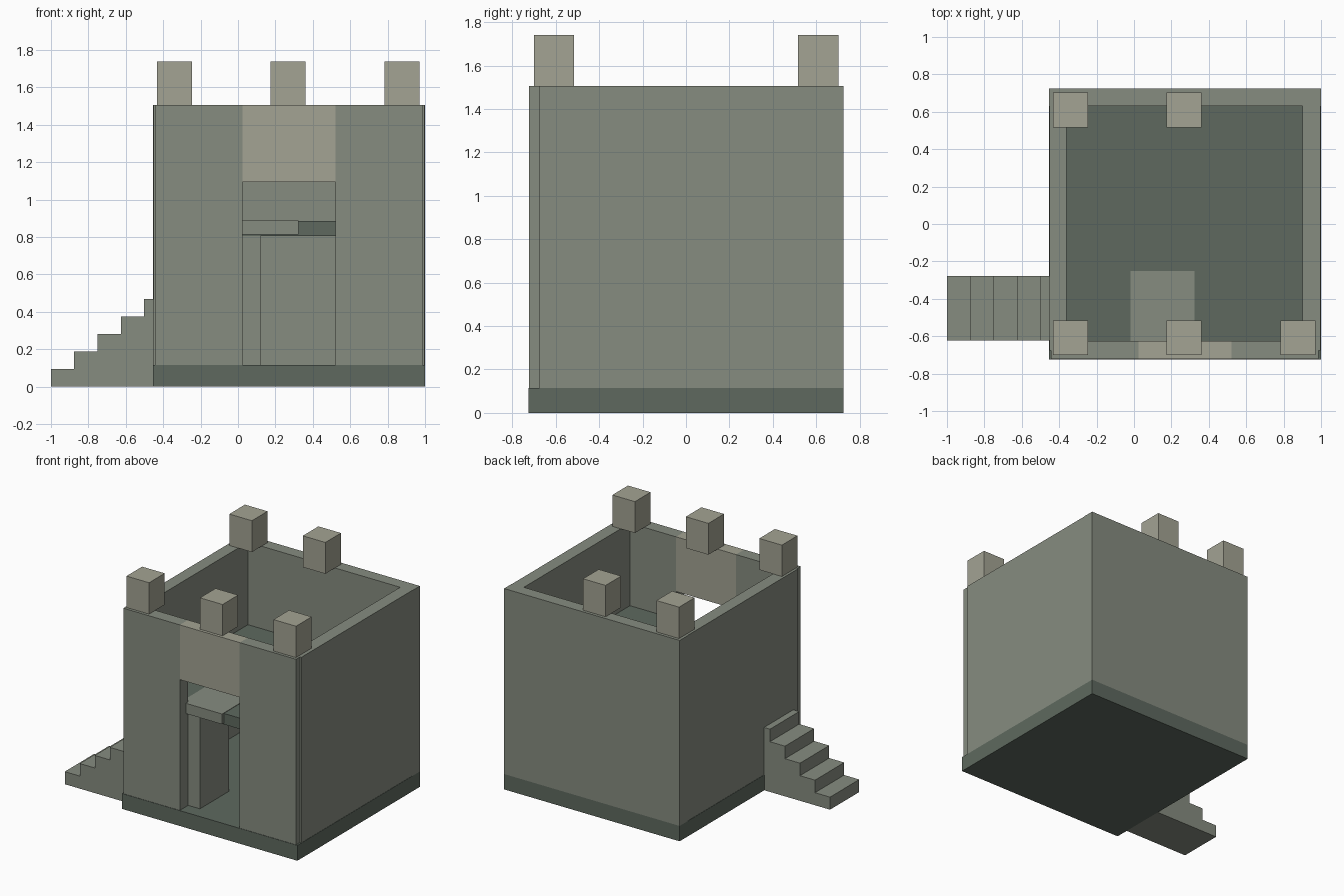
import bpy, bmesh

if "Cube" in bpy.data.objects:
    bpy.data.objects.remove(bpy.data.objects["Cube"])


def material(name, rgb):
    m = bpy.data.materials.new(name)
    m.diffuse_color = (*rgb, 1)
    m.use_nodes = True
    m.node_tree.nodes["Principled BSDF"].inputs["Base Color"].default_value = m.diffuse_color
    return m


STONE = material("stone", (0.24, 0.262, 0.216))
DARK = material("dark_stone", (0.112, 0.141, 0.114))
PALE = material("pale_stone", (0.366, 0.366, 0.292))


def add_object(name, bm, mat):
    bmesh.ops.recalc_face_normals(bm, faces=bm.faces)
    mesh = bpy.data.meshes.new(name)
    bm.to_mesh(mesh)
    bm.free()
    mesh.materials.append(mat)
    obj = bpy.data.objects.new(name, mesh)
    bpy.context.collection.objects.link(obj)
    return obj


def box(name, x, y, z, mat):
    """Box from (min, max) ranges on each axis."""
    bm = bmesh.new()
    bmesh.ops.create_cube(bm, size=1)
    for v in bm.verts:
        v.co = [r[0] if c < 0 else r[1] for c, r in zip(v.co, (x, y, z))]
    return add_object(name, bm, mat)


def extrude_xz(name, profile, y, mat):
    """Side profile in x, z swept along y."""
    bm = bmesh.new()
    face = bm.faces.new([bm.verts.new((px, y[0], pz)) for px, pz in profile])
    new = bmesh.ops.extrude_face_region(bm, geom=[face])["geom"]
    verts = [g for g in new if isinstance(g, bmesh.types.BMVert)]
    bmesh.ops.translate(bm, verts=verts, vec=(0, y[1] - y[0], 0))
    return add_object(name, bm, mat)


X0, X1, HALF = -0.455, 1.0, 0.725
BASE, TOP = 0.115, 1.505
WALL = (BASE, TOP)
FRONT = (-0.722, -0.625)

# Plinth and upper floor
box("base", (X0, X1), (-HALF, HALF), (0, BASE), DARK)
box("upper_floor", (-0.37, 0.91), (-0.63, 0.64), (0.805, 0.887), DARK)

# Walls, with a doorway in the front one
box("back_wall", (X0, X1), (0.632, HALF), WALL, STONE)
box("left_wall", (X0 + 0.002, -0.36), (-0.675, 0.632), WALL, STONE)
box("right_wall", (0.902, X1 - 0.002), (-0.675, 0.632), WALL, STONE)
box("front_wall_left", (-0.445, 0.023), FRONT, WALL, STONE)
box("front_wall_right", (0.52, 0.987), FRONT, WALL, STONE)
box("door_lintel", (0.023, 0.52), FRONT, (1.095, TOP), PALE)

# Battlements; the back right one is missing
for side, y, count in (("front", -0.7, 3), ("back", 0.517, 2)):
    for i in range(count):
        x = -0.434 + i * 0.609
        box(f"{side}_battlement_{i + 1}", (x, x + 0.187), (y, y + 0.185),
            (TOP, 1.74), PALE)

# Staircase running through the left wall up to a landing inside the door
RUN, RISE, STEPS = 0.1245, 0.094, 9
profile = [(-1, 0)]
for i in range(STEPS):
    z = (i + 1) * RISE
    profile += [(-1 + i * RUN, z), (-1 + (i + 1) * RUN, z)]
profile += [(-1 + STEPS * RUN, 0.1), (X0, 0.1), (X0, 0)]
extrude_xz("staircase", profile, (-0.623, -0.277), STONE)
box("stair_landing", (-0.02, 0.323), (-0.65, -0.25), (0.813, 0.89), STONE)
